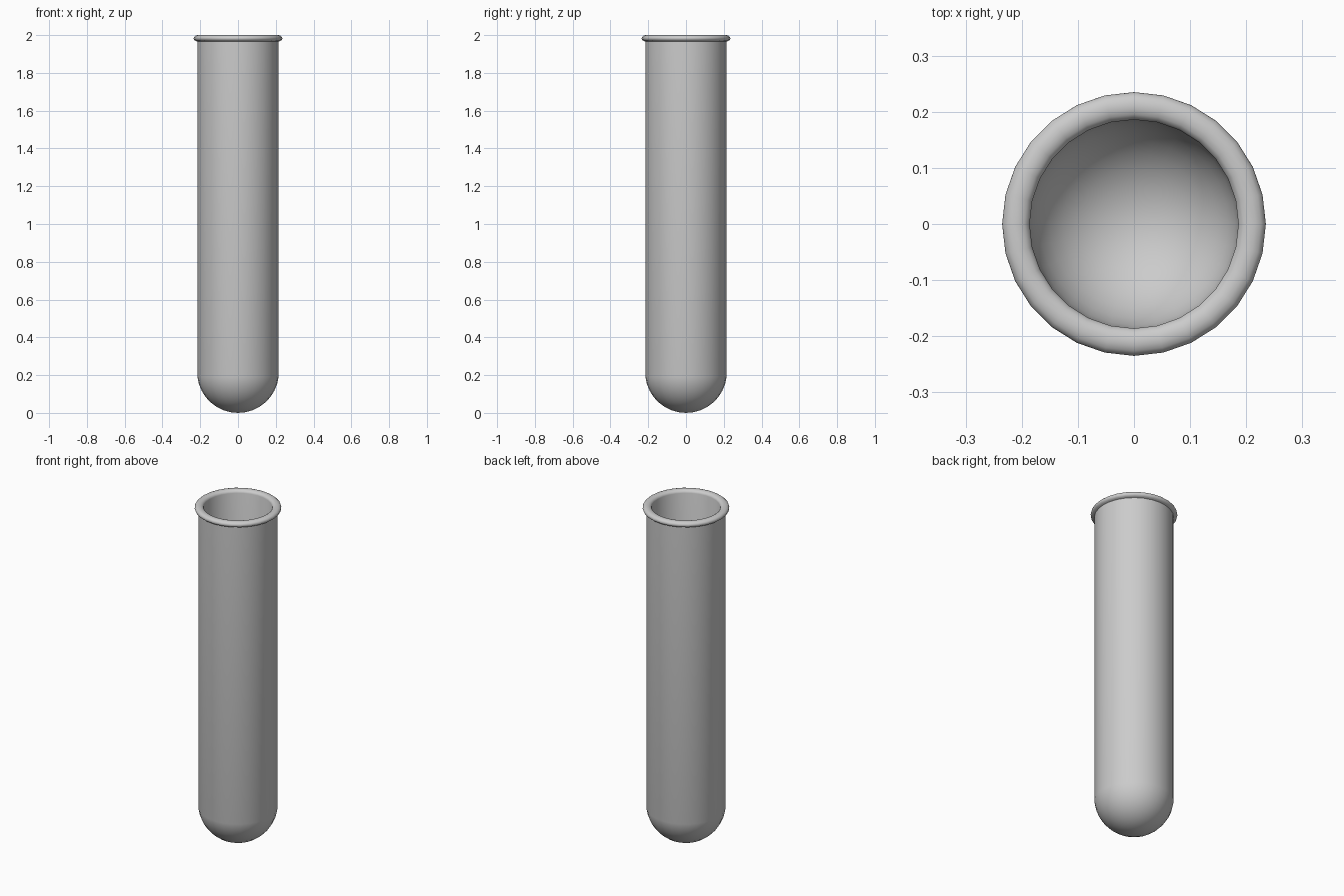
import bpy, bmesh
from math import sin, cos, pi, radians, asin

if "Cube" in bpy.data.objects:
    bpy.data.objects.remove(bpy.data.objects["Cube"])

SIDES = 28
R_OUT, R_IN = 0.215, 0.186
CAP_R = 0.2166          # radius of the rounded bottom
WALL = 0.03


def cap(radius, edge_r, centre_z, steps=8):
    """Points of a rounded bottom, from the pole to the tube wall."""
    end = asin(edge_r / radius)
    return [(radius * sin(end * i / steps), centre_z - radius * cos(end * i / steps))
            for i in range(steps + 1)]


# Outer wall, rolled lip, inner wall
profile = cap(CAP_R, R_OUT, CAP_R)
for i in range(11):
    a = radians(-79 + 259 * i / 10)
    profile.append((0.2105 + 0.0245 * cos(a), 1.983 + 0.017 * sin(a)))
profile += reversed(cap(CAP_R - WALL, R_IN, CAP_R))

# Lathe the profile around z
bm = bmesh.new()
rings = []
for r, z in profile:
    if r < 1e-6:
        rings.append([bm.verts.new((0, 0, z))] * SIDES)
    else:
        rings.append([bm.verts.new((r * cos(2 * pi * k / SIDES), r * sin(2 * pi * k / SIDES), z))
                      for k in range(SIDES)])
for lo, hi in zip(rings, rings[1:]):
    for k in range(SIDES):
        n = (k + 1) % SIDES
        corners = list(dict.fromkeys((lo[k], lo[n], hi[n], hi[k])))
        bm.faces.new(corners)
bmesh.ops.recalc_face_normals(bm, faces=bm.faces)

mesh = bpy.data.meshes.new("test_tube")
bm.to_mesh(mesh)
bm.free()
tube = bpy.data.objects.new("test_tube", mesh)
bpy.context.collection.objects.link(tube)
bpy.context.view_layer.objects.active = tube
tube.select_set(True)
bpy.ops.object.shade_smooth_by_angle(angle=radians(40))
